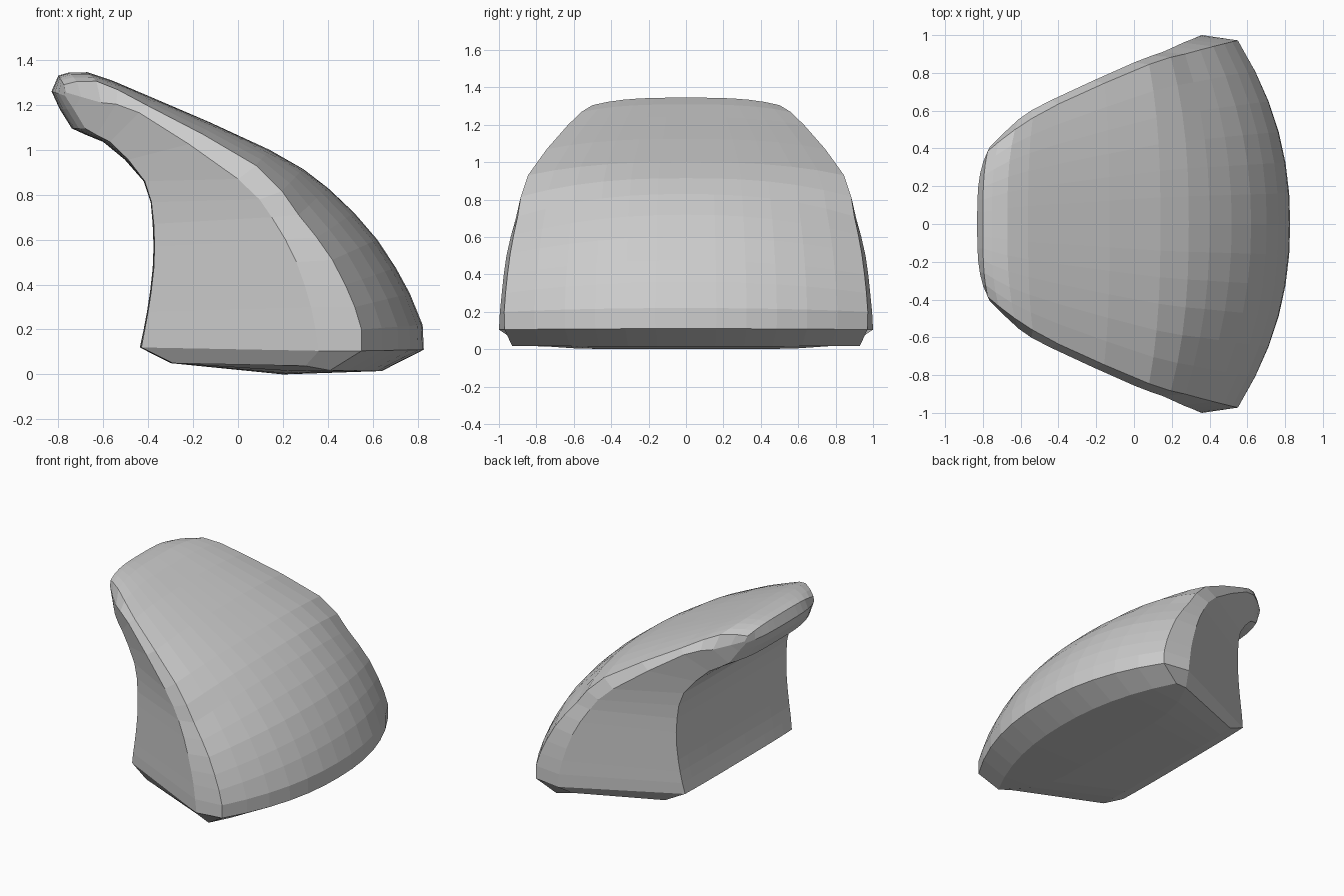
import bpy, bmesh

if "Cube" in bpy.data.objects:
    bpy.data.objects.remove(bpy.data.objects["Cube"])

# Key stations run from the lip, down the shell / back wall, to the base.
# Shell: centre x, centre z, edge x, edge half-width, edge z
SHELL = [(-.80, 1.33, -.775, .385, 1.29), (-.67, 1.345, -.63, .50, 1.305),
         (-.40, 1.24, -.40, .635, 1.195), (.14, 1.0, .08, .845, .93),
         (.40, .83, .27, .90, .71), (.62, .60, .42, .94, .51),
         (.765, .36, .52, .965, .30), (.822, .22, .55, .972, .20),
         (.827, .11, .55, .97, .105), (.64, .015, .41, .93, .018)]
# Widest line of the side: x, half-width, z
CREASE = [(-.765, .405, 1.255), (-.61, .555, 1.21), (-.44, .655, 1.165),
          (0, .855, .87), (.15, .91, .70), (.26, .96, .50), (.325, .985, .30),
          (.345, .995, .20), (.36, 1.0, .105), (.30, .90, .038)]
# Back wall and underside of lip: centre x, centre z, edge x, edge half-width
BACK = [(-.83, 1.26, -.77, .395), (-.74, 1.095, -.68, .47), (-.60, 1.035, -.57, .545),
        (-.42, .86, -.415, .62), (-.38, .67, -.375, .64), (-.38, .47, -.375, .645),
        (-.405, .28, -.40, .64), (-.42, .20, -.415, .635), (-.437, .12, -.43, .625),
        (-.30, .05, -.29, .66)]


def refine(keys):
    """Insert a smooth midpoint between the first seven stations."""
    out = []
    for i, k in enumerate(keys):
        out.append(k)
        if i < 6:
            a, d = keys[max(i - 1, 0)], keys[i + 2]
            out.append(tuple((-p + 9 * q + 9 * r - s) / 16
                             for p, q, r, s in zip(a, k, keys[i + 1], d)))
    return out


shell, crease, back = refine(SHELL), refine(CREASE), refine(BACK)
N, SEG = len(shell), 12
bm = bmesh.new()


def row(xc, zc, xe, w, ze, power):
    """One line of points across the width, bowed from centre to edge."""
    pts = []
    for j in range(SEG + 1):
        s = 2 * j / SEG - 1
        f = abs(s) ** power
        pts.append(bm.verts.new((xc + (xe - xc) * f, s * w, zc + (ze - zc) * f)))
    return pts


# Closed loop of rows: shell, base middle, back wall upwards
outer = [row(*k, 3.5 - 1.3 * min(i / 9, 1)) for i, k in enumerate(shell)]
inner = [row(x, z, xe, w, z - .02 * (i == 0), 3.5) for i, (x, z, xe, w) in enumerate(back)]
cx, cw, cz = crease[-1]
base = row(.2, 0, cx, cw, cz, 5)
loop = outer + [base] + inner[::-1]
for a, b in zip(loop, loop[1:] + loop[:1]):
    for j in range(SEG):
        bm.faces.new((a[j], a[j + 1], b[j + 1], b[j]))

# Sides: bevel strip from shell to widest line, then the flat flank
for end, sign in ((0, -1), (SEG, 1)):
    rim = [bm.verts.new((x, sign * w, z)) for x, w, z in crease[:-1]] + [base[end]]
    for i in range(N - 1):
        o0, o1, n0, n1 = outer[i][end], outer[i + 1][end], inner[i][end], inner[i + 1][end]
        bm.faces.new((o0, o1, rim[i + 1], rim[i]))
        bm.faces.new((rim[i], rim[i + 1], n1, n0))
    bm.faces.new((outer[0][end], rim[0], inner[0][end]))

bmesh.ops.recalc_face_normals(bm, faces=bm.faces)
mesh = bpy.data.meshes.new("curved_shell_body")
bm.to_mesh(mesh)
bm.free()
body = bpy.data.objects.new("curved_shell_body", mesh)
bpy.context.collection.objects.link(body)
